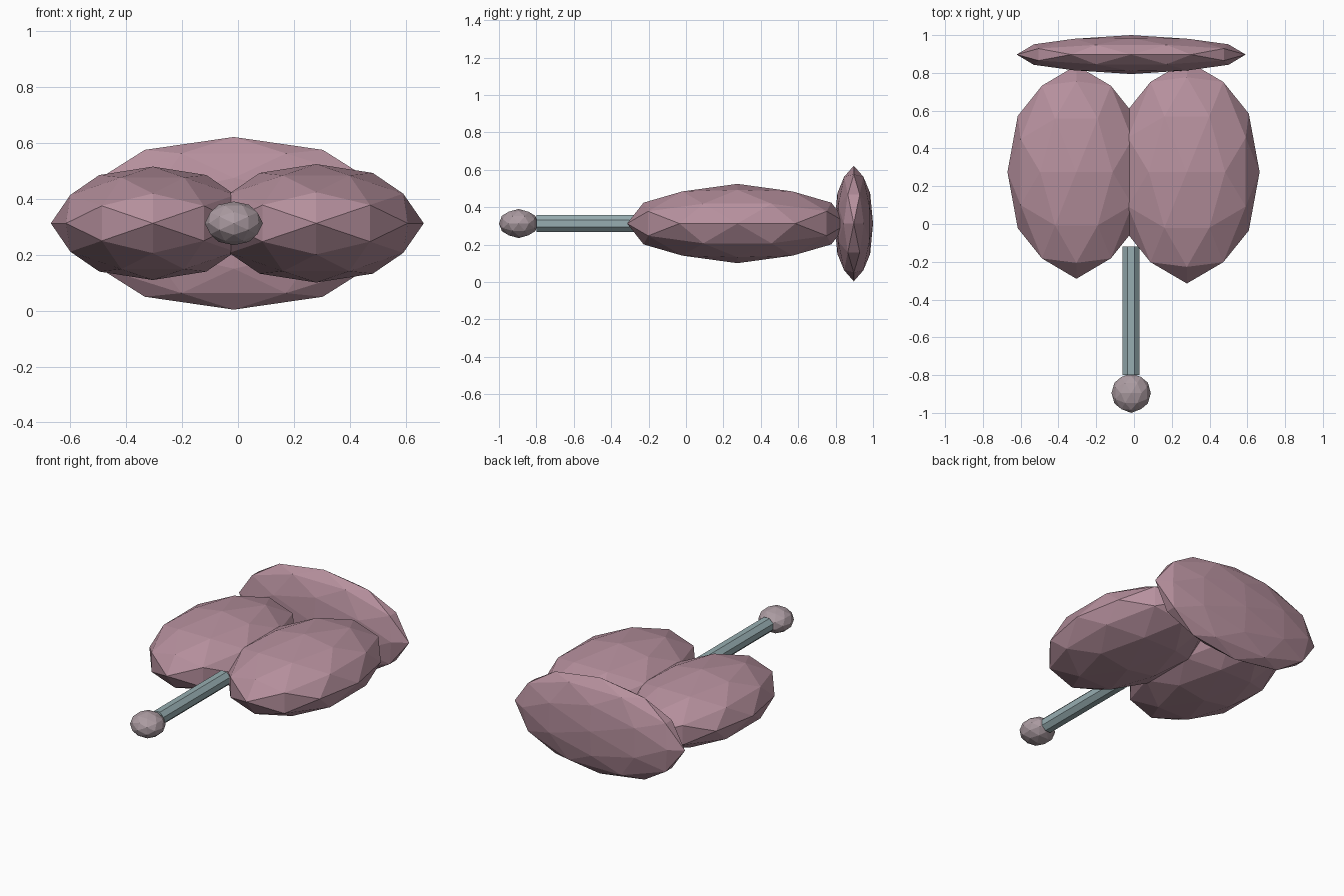
import bpy, bmesh, math
from mathutils import Vector, Matrix

if "Cube" in bpy.data.objects:
    bpy.data.objects.remove(bpy.data.objects["Cube"])


def material(name, rgb):
    m = bpy.data.materials.new(name)
    m.diffuse_color = (*rgb, 1)
    m.use_nodes = True
    m.node_tree.nodes["Principled BSDF"].inputs["Base Color"].default_value = m.diffuse_color
    return m


PINK = material("dusty_pink", (0.47, 0.28, 0.34))
STEEL = material("blue_grey", (0.31, 0.42, 0.44))
GREY = material("pinkish_grey", (0.41, 0.33, 0.36))


def finish(name, bm, mat):
    bmesh.ops.recalc_face_normals(bm, faces=bm.faces)
    mesh = bpy.data.meshes.new(name)
    bm.to_mesh(mesh)
    bm.free()
    mesh.materials.append(mat)
    ob = bpy.data.objects.new(name, mesh)
    bpy.context.collection.objects.link(ob)
    return ob


def faceted_ellipsoid(name, centre, radii, mat):
    """80-face icosphere with a vertex on each axis, stretched to radii."""
    phi = (1 + math.sqrt(5)) / 2
    base = []
    for a in (-1, 1):
        for b in (-phi, phi):
            base += [Vector((b, a, 0)), Vector((0, b, a)), Vector((a, 0, b))]
    points = [v.normalized() for v in base]
    for i, v in enumerate(base):
        for w in base[:i]:
            if (v - w).length < 2.01:  # neighbouring corners
                points.append((v + w).normalized())
    bm = bmesh.new()
    for p in points:
        bm.verts.new(p)
    bmesh.ops.convex_hull(bm, input=bm.verts)
    bmesh.ops.transform(bm, verts=bm.verts,
                        matrix=Matrix.Translation(centre) @ Matrix.Diagonal((*radii, 1)))
    return finish(name, bm, mat)


# Two side-by-side body lobes
faceted_ellipsoid("left_lobe", (-0.305, 0.275, 0.313), (0.365, 0.565, 0.203), PINK)
faceted_ellipsoid("right_lobe", (0.28, 0.275, 0.313), (0.385, 0.59, 0.212), PINK)

# Upright flattened lobe at the back
faceted_ellipsoid("back_lobe", (-0.015, 0.897, 0.313), (0.606, 0.103, 0.309), PINK)

# Ball at the front end of the rod
faceted_ellipsoid("front_ball", (-0.015, -0.895, 0.313), (0.104, 0.105, 0.078), GREY)

# Eight-sided rod with flats facing up and sideways
bm = bmesh.new()
bmesh.ops.create_cone(bm, cap_ends=True, segments=8, radius1=0.049, radius2=0.049, depth=0.68)
turn = Matrix.Rotation(math.pi / 2, 4, 'X') @ Matrix.Rotation(math.pi / 8, 4, 'Z')
xs = max((turn @ v.co).x for v in bm.verts)
if xs > 0.0485:  # corner points sideways: undo the eighth turn
    turn = Matrix.Rotation(math.pi / 2, 4, 'X')
bmesh.ops.transform(bm, verts=bm.verts,
                    matrix=Matrix.Translation((-0.015, -0.46, 0.313)) @ turn)
finish("rod", bm, STEEL)
